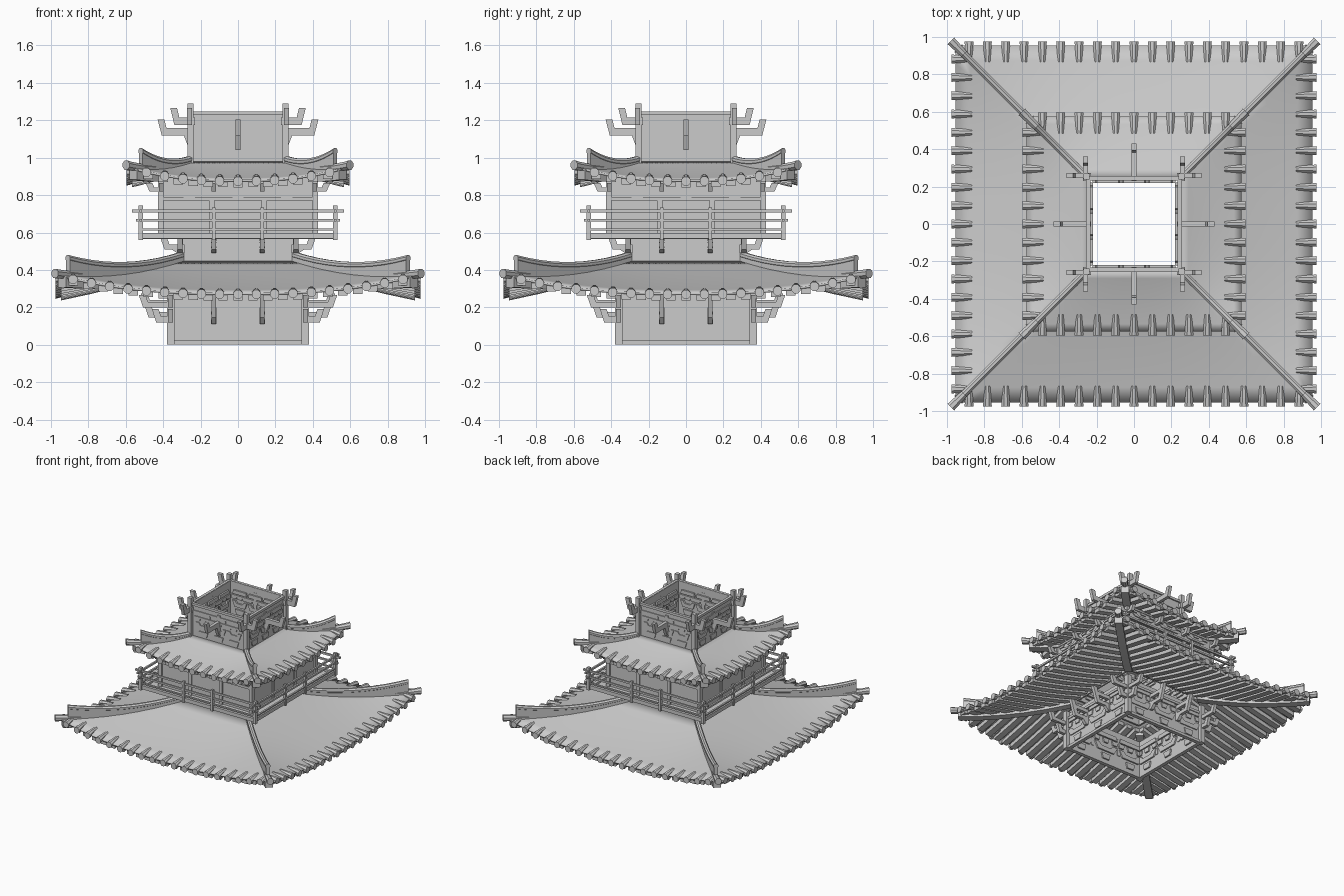
import bpy, bmesh, math
from mathutils import Matrix, Vector

if "Cube" in bpy.data.objects:
    bpy.data.objects.remove(bpy.data.objects["Cube"])

R2 = math.sqrt(2)

# Each part is built for the front side (s = along, o = outward, z = up) and turned four ways
def P(s, o, z):
    return Vector((s, -o, z))

def hull(b, ring0, ring1):
    v0 = [b.verts.new(p) for p in ring0]
    v1 = [b.verts.new(p) for p in ring1]
    n = len(v0)
    for i in range(n):
        j = (i + 1) % n
        b.faces.new((v0[i], v0[j], v1[j], v1[i]))
    b.faces.new(v0[::-1])
    b.faces.new(v1)

def box(b, s0, s1, o0, o1, z0, z1):
    c = [(s0, o0), (s1, o0), (s1, o1), (s0, o1)]
    hull(b, [P(s, o, z0) for s, o in c], [P(s, o, z1) for s, o in c])

def side_prism(b, prof, s, w):          # profile in (o, z), thickness along s
    hull(b, [P(s - w / 2, o, z) for o, z in prof], [P(s + w / 2, o, z) for o, z in prof])

def face_prism(b, prof, o0, o1):        # profile in (s, z), thickness along o
    hull(b, [P(s, o0, z) for s, z in prof], [P(s, o1, z) for s, z in prof])

def tube(b, path, radii, n=8):          # round bar running outward at constant s
    rings = []
    for (s, o, z), r in zip(path, radii):
        rings.append([b.verts.new(P(s + r * math.cos(2 * math.pi * (k + .5) / n), o,
                                    z + r * math.sin(2 * math.pi * (k + .5) / n))) for k in range(n)])
    for a, c in zip(rings, rings[1:]):
        for k in range(n):
            b.faces.new((a[k], a[(k + 1) % n], c[(k + 1) % n], c[k]))
    b.faces.new(rings[0][::-1])
    b.faces.new(rings[-1])

def finish(b, name, turn=0, solid=0):
    base = b.verts[:] + b.edges[:] + b.faces[:]
    for k in range(1, 4):
        g = bmesh.ops.duplicate(b, geom=base)['geom']
        bmesh.ops.rotate(b, verts=[v for v in g if isinstance(v, bmesh.types.BMVert)],
                         cent=(0, 0, 0), matrix=Matrix.Rotation(k * math.pi / 2, 3, 'Z'))
    bmesh.ops.rotate(b, verts=b.verts[:], cent=(0, 0, 0), matrix=Matrix.Rotation(turn, 3, 'Z'))
    if solid:
        bmesh.ops.remove_doubles(b, verts=b.verts[:], dist=1e-4)
    else:
        bmesh.ops.recalc_face_normals(b, faces=b.faces[:])
    me = bpy.data.meshes.new(name)
    b.to_mesh(me)
    b.free()
    ob = bpy.data.objects.new(name, me)
    bpy.context.collection.objects.link(ob)
    if solid:
        m = ob.modifiers.new("thickness", 'SOLIDIFY')
        m.thickness, m.offset = solid, -1
    return ob

def roof(name, a, c, z0, drop, lift, tiles, inner, ridge_end, rh):
    def surf(s, o):
        t = (o - a) / (c - a)
        return z0 - drop * (1.25 * t - .25 * t * t) + lift * abs(s / o) ** 2.5 * t * abs(t)

    # curved roof surface
    b = bmesh.new()
    nu, nt = 20, 8
    rows = []
    for j in range(nt + 1):
        o = a + (c - a) * j / nt
        rows.append([b.verts.new(P(o * (2 * i / nu - 1), o, surf(o * (2 * i / nu - 1), o)))
                     for i in range(nu + 1)])
    for j in range(nt):
        for i in range(nu):
            b.faces.new((rows[j + 1][i], rows[j + 1][i + 1], rows[j][i + 1], rows[j][i]))
    ob = finish(b, name + "_surface", solid=.012)
    for p in ob.data.polygons:
        p.use_smooth = True
    bpy.context.view_layer.objects.active = ob
    ob.select_set(True)
    bpy.ops.object.shade_smooth_by_angle(angle=math.radians(25))
    ob.select_set(False)

    # eave tiles, blunt and half sunk into the roof
    b = bmesh.new()
    for i in range(-tiles, tiles + 1):
        s = i * .098
        o = max(c - .09, abs(s))
        tube(b, [(s, o, surf(s, o) - .008), (s, c - .025, surf(s, c - .025) - .004),
                 (s, c + .022, surf(s, c) - .008)], [.016, .022, .026])
    finish(b, name + "_eave_tiles")

    # rafters
    b = bmesh.new()
    n = int((c - .03) / .08)
    for i in range(-n, n + 1):
        s = i * .08
        o0 = max(abs(s), inner)
        os = [o0 + (c - .008 - o0) * k / 4 for k in range(5)]
        top = [(o, surf(s, o) - .01) for o in os]
        side_prism(b, top + [(o, z - .032) for o, z in top[::-1]], s, .05)
    finish(b, name + "_rafters")

    # hip ridges, corner tiles and hip beams on the diagonals
    b = bmesh.new()
    ws = [a + (ridge_end - a) * k / 10 for k in range(11)]
    lo = [(w * R2, surf(w, w) - .01) for w in ws]
    hi = [(w * R2, surf(w, w) + rh[0] + rh[1] * ((w - a) / (c - a)) ** 2) for w in ws]
    side_prism(b, lo + hi[::-1], 0, .03)
    tube(b, [(0, d, z) for d, z in hi], [.019] * 11)
    ws = [ridge_end - .07, ridge_end, c, c + .024]
    tube(b, [(0, w * R2, surf(w, w) + .003) for w in ws], [.018, .022, .025, .027])
    finish(b, name + "_hip_ridges", math.pi / 4)
    b = bmesh.new()
    ws = [inner + (c - .015 - inner) * k / 5 for k in range(6)]
    top = [(w * R2, surf(w, w) - .012) for w in ws]
    side_prism(b, top + [(d, z - .055) for d, z in top[::-1]], 0, .06)
    finish(b, name + "_hip_beams", math.pi / 4)

roof("lower_roof", .30, .955, .45, .173, .098, 9, .34, .91, (.03, .07))
roof("upper_roof", .25, .575, .98, .098, .07, 5, .40, .52, (.015, .11))

def wall(name, o, z0, z1):
    b = bmesh.new()
    box(b, -o, o, o - .014, o, z0, z1)
    finish(b, name)

def beam(name, o, z0, z1, t=.03, over=0):
    b = bmesh.new()
    box(b, -o - over, o + over, o - t, o, z0, z1)
    finish(b, name)

def posts(name, o, w, z0, z1):
    b = bmesh.new()
    box(b, o - w / 2, o + w / 2, o - w / 2, o + w / 2, z0, z1)
    finish(b, name)

# Flat bracket shapes lying on both faces of a wall: cup block, curved arm, upper blocks
def relief(name, o, z, h, centres, w):
    b = bmesh.new()
    for c in centres:
        shapes = [[(-.03, 0), (.03, 0), (.042, .2), (-.042, .2)]]
        shapes.append([(-.5 * w, .55), (-.36 * w, .3), (.36 * w, .3), (.5 * w, .55), (.3 * w, .55),
                       (.2 * w, .45), (-.2 * w, .45), (-.3 * w, .55)])
        for k in (-.4, 0, .4):
            shapes.append([(k * w - .02, .62), (k * w + .02, .62), (k * w + .03, .78), (k * w - .03, .78)])
        shapes.append([(-.5 * w, .82), (.5 * w, .82), (.44 * w, .97), (-.44 * w, .97)])
        for sh in shapes:
            face_prism(b, [(c + s, z + f * h) for s, f in sh], o - .026, o + .008)
    finish(b, name)

# Outward arm with an upturned end, optionally on a foot
def arms(name, o, reach, z0, z1, centres, foot=.0):
    b = bmesh.new()
    h = z1 - z0
    e = o + reach
    prof = [(o - .02, z0), (e - .022, z0), (e, z1), (e - .036, z1), (e - .048, z0 + .45 * h), (o - .02, z0 + .45 * h)]
    for s in centres:
        side_prism(b, prof, s, .026)
        if foot:
            side_prism(b, [(o - .02, z0 - foot), (o + .02, z0 - foot), (o + .05, z0), (o - .02, z0)], s, .026)
            box(b, s - .014, s + .014, o - .01, o + .014, z0 - foot, z1)
    finish(b, name)

# Ground storey
wall("ground_wall", .35, .01, .31)
beam("ground_sill", .365, .0, .022)
beam("ground_top_beam", .365, .25, .27)
posts("ground_posts", .36, .04, 0, .32)
relief("ground_wall_brackets", .35, .035, .23, (-.24, 0, .24), .22)
arms("ground_arms", .35, .15, .145, .21, (-.13, .13), .035)
arms("ground_upper_arms", .35, .17, .21, .275, (-.13, .13))
arms("ground_corner_arms", .36, .17, .20, .265, (-.36, .36))
arms("ground_corner_lower_arms", .36, .10, .12, .19, (-.36, .36))

# Balcony with its brackets and railing
wall("balcony_base_wall", .305, .42, .58)
relief("balcony_base_brackets", .305, .45, .12, (-.2, 0, .2), .18)
arms("balcony_arms", .305, .11, .51, .57, (-.31, -.13, .13, .31), .02)
beam("balcony_deck", .51, .565, .58, .21)
beam("balcony_edge_beam", .52, .567, .597, .025)
beam("railing_top_rail", .526, .707, .722, .014, .04)
beam("railing_middle_rail", .526, .658, .672, .014, .02)
beam("railing_bottom_rail", .526, .612, .622, .014)
posts("railing_corner_posts", .52, .024, .56, .745)
rp = bmesh.new()
for s in (-.13, .13):
    box(rp, s - .01, s + .01, .508, .53, .56, .735)
finish(rp, "railing_middle_posts")

# Upper storey
wall("upper_wall", .415, .575, .90)
beam("upper_head_beam", .425, .77, .79, .02)
posts("upper_corner_posts", .412, .03, .575, .90)
relief("upper_wall_brackets", .415, .79, .10, (-.26, 0, .26), .22)
arms("upper_arms", .415, .08, .82, .865, (-.41, -.13, .13, .41))
uw = bmesh.new()
for s in (-.14, .14):
    box(uw, s - .014, s + .014, .40, .425, .58, .79)
finish(uw, "upper_wall_posts")

# Open bracket crown
wall("crown_wall", .246, .95, 1.245)
beam("crown_top_beam", .257, 1.227, 1.247, .022)
beam("crown_middle_beam", .253, 1.175, 1.19, .012)
posts("crown_corner_posts", .255, .032, .97, 1.29)
relief("crown_wall_brackets", .245, .99, .2, (-.14, .0, .14), .13)
arms("crown_arms", .24, .19, 1.12, 1.205, (0,), .08)
arms("crown_corner_arms", .25, .112, 1.175, 1.265, (-.26, .26))
